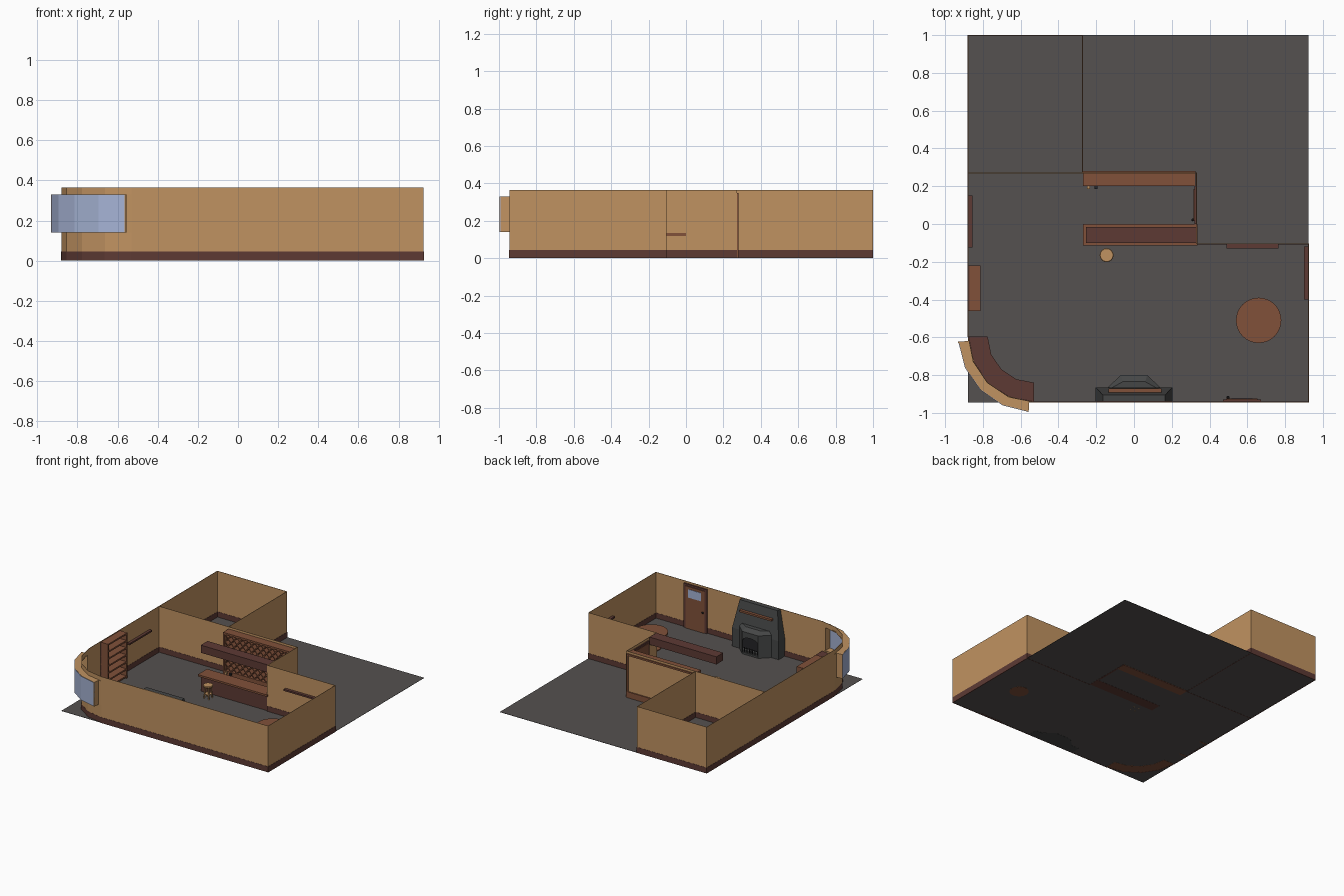
import bpy, bmesh, math
from mathutils import Matrix, Vector

if "Cube" in bpy.data.objects:
    bpy.data.objects.remove(bpy.data.objects["Cube"])


def material(name, rgb):
    m = bpy.data.materials.new(name)
    m.diffuse_color = (*rgb, 1)
    m.use_nodes = True
    m.node_tree.nodes["Principled BSDF"].inputs["Base Color"].default_value = m.diffuse_color
    return m


TAN = material("tan plaster", (0.53, 0.29, 0.12))
RED = material("dark red wood", (0.11, 0.042, 0.034))
BROWN = material("brown wood", (0.22, 0.083, 0.042))
FLOOR = material("grey floor", (0.09, 0.083, 0.08))
GLASS = material("blue glass", (0.38, 0.45, 0.66))
STONE = material("dark stone", (0.06, 0.062, 0.062))
IRON = material("black iron", (0.018, 0.018, 0.02))


def finish(name, bm, mat):
    bmesh.ops.recalc_face_normals(bm, faces=bm.faces)
    me = bpy.data.meshes.new(name)
    bm.to_mesh(me)
    bm.free()
    me.materials.append(mat)
    ob = bpy.data.objects.new(name, me)
    bpy.context.collection.objects.link(ob)
    return ob


def loft(name, rings, mat):
    """Closed solid through rings of equal point count."""
    bm = bmesh.new()
    vs = [[bm.verts.new(p) for p in r] for r in rings]
    n = len(vs[0])
    for a, b in zip(vs, vs[1:]):
        for i in range(n):
            j = (i + 1) % n
            bm.faces.new((a[i], a[j], b[j], b[i]))
    bm.faces.new(vs[0])
    bm.faces.new(vs[-1])
    return finish(name, bm, mat)


def prism(name, pts, z0, z1, mat):
    return loft(name, [[(x, y, z) for x, y in pts] for z in (z0, z1)], mat)


def box(name, x0, x1, y0, y1, z0, z1, mat):
    return prism(name, [(x0, y0), (x1, y0), (x1, y1), (x0, y1)], z0, z1, mat)


def turned(name, x, y, profile, mat, n=32):
    """Round part from (radius, z) pairs."""
    rings = [[(x + r * math.cos(i * math.tau / n), y + r * math.sin(i * math.tau / n), z)
              for i in range(n)] for r, z in profile]
    ob = loft(name, rings, mat)
    bpy.context.view_layer.objects.active = ob
    ob.select_set(True)
    bpy.ops.object.shade_smooth_by_angle()
    ob.select_set(False)
    return ob


CX, CY = -0.53, -0.595


def arc(name, r0, r1, a0, a1, z0, z1, mat, n=4):
    """Curved band around the rounded corner."""
    ang = [math.radians(a0 + (a1 - a0) * i / n) for i in range(n + 1)]
    pts = [(CX + r1 * math.cos(a), CY + r1 * math.sin(a)) for a in ang]
    pts += [(CX + r0 * math.cos(a), CY + r0 * math.sin(a)) for a in reversed(ang)]
    return prism(name, pts, z0, z1, mat)


# Floor
box("floor", -0.88, 0.925, -0.945, 1.0, 0.001, 0.003, FLOOR)

# Straight walls with skirting
H, S = 0.365, 0.045
X0, X1, Y0, Y1 = -0.878, 0.923, -0.943, 0.997
walls = [(-0.53, Y0, X1, Y0), (X1, Y0, X1, -0.105), (0.33, -0.105, X1, -0.105),
         (0.33, -0.105, 0.33, 0.27), (X0, 0.27, 0.33, 0.27), (-0.272, 0.27, -0.272, Y1),
         (X0, Y1, -0.272, Y1), (X0, CY, X0, Y1)]
for i, (xa, ya, xb, yb) in enumerate(walls):
    for part, t, z0, z1, m in (("wall", 0.0015, S, H, TAN), ("skirting", 0.003, 0, S, RED)):
        box(f"{part}_{i}", xa - t, xb + t, ya - t, yb + t, z0, z1, m)

# Rounded corner wall with window opening
arc("corner_skirting", 0.345, 0.351, 180, 270, 0, S, RED)
arc("corner_wall_lower", 0.347, 0.35, 180, 270, S, 0.14, TAN)
arc("corner_wall_upper", 0.347, 0.35, 180, 270, 0.33, H, TAN)
for i, a in enumerate((180, 266)):
    arc(f"corner_wall_jamb_{i}", 0.347, 0.35, a, a + 4, 0.14, 0.33, TAN, 1)

# Bay window
arc("window_sill", 0.345, 0.398, 184, 266, 0.14, 0.146, TAN)
arc("window_head", 0.345, 0.398, 184, 266, 0.324, 0.331, TAN)
arc("window_glass", 0.397, 0.401, 184, 266, 0.141, 0.329, GLASS)
for i, a in enumerate((184, 265)):
    arc(f"window_end_{i}", 0.347, 0.402, a, a + 1, 0.14, 0.331, TAN, 1)

# Window seat
arc("window_seat_base", 0.255, 0.344, 180, 270, 0, 0.115, BROWN)
arc("window_seat_top", 0.245, 0.346, 180, 270, 0.115, 0.132, RED)

# Bar counter and hanging beam
box("bar_base", -0.255, 0.328, -0.1, -0.015, 0, 0.12, RED)
box("bar_top", -0.27, 0.335, -0.115, 0.0, 0.12, 0.135, BROWN)
box("bar_beam", -0.255, 0.328, -0.1, -0.015, 0.305, H, RED)

# Bar stool
SX, SY = -0.145, -0.165
turned("stool_seat", SX, SY, [(0.034, 0.092), (0.037, 0.096), (0.037, 0.104), (0.034, 0.107)], TAN, 16)
for i in range(4):
    a = math.pi / 4 + i * math.pi / 2
    c, s = math.cos(a), math.sin(a)
    loft(f"stool_leg_{i}", [[(SX + c * r + dx, SY + s * r + dy, z) for dx, dy in
         ((-.004, -.004), (.004, -.004), (.004, .004), (-.004, .004))]
         for r, z in ((0.03, 0), (0.02, 0.093))], TAN)
turned("stool_ring", SX, SY, [(0.026, 0.034), (0.026, 0.039)], TAN, 16)

# Bottle rack behind the bar: frame plus crossed slats
RX0, RX1, RZ1 = -0.27, 0.325, 0.348
box("rack_top", RX0, RX1, 0.2, 0.28, RZ1 - 0.014, RZ1, BROWN)
box("rack_bottom", RX0, RX1, 0.2, 0.28, 0.0, 0.05, BROWN)
for i, x in enumerate((RX0, RX1 - 0.014)):
    box(f"rack_side_{i}", x, x + 0.014, 0.2, 0.28, 0.0, RZ1, BROWN)
box("rack_back", RX0, RX1, 0.262, 0.267, 0.05, RZ1 - 0.01, RED)
cols, rows = 11, 5
cw, ch = (RX1 - RX0 - 0.028) / cols, (RZ1 - 0.064) / rows
bm = bmesh.new()
for i in range(cols):
    for j in range(rows):
        mid = Vector((RX0 + 0.014 + (i + .5) * cw, 0.233, 0.05 + (j + .5) * ch))
        for s in (-1, 1):
            bmesh.ops.create_cube(bm, size=1, matrix=Matrix.Translation(mid)
                                  @ Matrix.Rotation(s * math.atan2(ch, cw), 4, 'Y')
                                  @ Matrix.Diagonal((math.hypot(cw, ch), 0.06, 0.007, 1)))
finish("rack_slats", bm, BROWN)
for i, (x, m) in enumerate(((-0.24, TAN), (-0.2, IRON))):
    box(f"rack_knob_{i}", x - .008, x + .008, 0.185, 0.2, 0.03, 0.045, m)

# Doors: frame, leaf, window pane, knob
box("front_door_frame", 0.47, 0.672, -0.941, -0.93, 0, 0.35, RED)
box("front_door_leaf", 0.488, 0.654, -0.93, -0.925, 0.003, 0.335, BROWN)
box("front_door_pane", 0.515, 0.627, -0.925, -0.922, 0.25, 0.315, GLASS)
turned("front_door_knob", 0.498, -0.918, [(0.004, 0.158), (0.008, 0.162), (0.008, 0.168), (0.004, 0.172)], IRON, 12)
box("bar_door_frame", 0.319, 0.328, 0.0, 0.2, 0, 0.345, RED)
box("bar_door_leaf", 0.316, 0.319, 0.015, 0.185, 0.003, 0.33, BROWN)
turned("bar_door_knob", 0.311, 0.022, [(0.004, 0.158), (0.008, 0.162), (0.008, 0.168), (0.004, 0.172)], IRON, 12)

# Wall shelves
box("left_wall_shelf", -0.877, -0.855, -0.125, 0.15, 0.215, 0.228, RED)
box("back_wall_shelf", 0.49, 0.765, -0.13, -0.107, 0.215, 0.228, RED)
box("right_wall_shelf", 0.9, 0.922, -0.4, -0.12, 0.215, 0.228, RED)

# Bookcase
BX0, BX1, BY0, BY1, BH = -0.876, -0.812, -0.46, -0.22, 0.36
box("bookcase_back", BX0, BX0 + 0.005, BY0, BY1, 0, BH, RED)
for i, y in enumerate((BY0, BY1 - 0.012)):
    box(f"bookcase_side_{i}", BX0, BX1, y, y + 0.012, 0, BH, BROWN)
for i in range(7):
    z = 0.012 + i * (BH - 0.024) / 6
    box(f"bookcase_shelf_{i}", BX0, BX1, BY0, BY1, z, z + 0.012, BROWN)

# Round table
turned("table_top", 0.66, -0.51, [(0.12, 0.118), (0.12, 0.132)], BROWN)
turned("table_pedestal", 0.66, -0.51, [(0.07, 0), (0.07, 0.01), (0.02, 0.02), (0.016, 0.1), (0.03, 0.118)], BROWN)

# Fireplace body, tapering upward
loft("chimney_body", [[(-w, -0.941, z), (w, -0.941, z), (w, y, z), (-w, y, z)]
     for w, y, z in ((0.203, -0.865, 0), (0.203, -0.865, 0.15), (0.165, -0.905, H))], STONE)
box("mantel_shelf", -0.135, 0.145, -0.91, -0.87, 0.285, 0.3, BROWN)

# Projecting hearth: slab, angled piers, arched lintel, hood
bay = [(-0.14, -0.866), (-0.07, -0.8), (0.07, -0.8), (0.14, -0.866)]
prism("hearth_slab", bay, 0, 0.018, STONE)
for i, s in enumerate((-1, 1)):
    prism(f"hearth_pier_{i}", [(s * .14, -.866), (s * .07, -.8), (s * .062, -.8), (s * .115, -.866)], 0.018, 0.165, STONE)
arch = [(0.07 * math.cos(i * math.pi / 10), 0.105 + 0.035 * math.sin(i * math.pi / 10)) for i in range(11)]
profile = [(0.07, 0.165)] + arch + [(-0.07, 0.165)]
loft("hearth_arch", [[(x, y, z) for x, z in profile] for y in (-0.812, -0.8)], STONE)
loft("hearth_hood", [[(x, y, 0.165) for x, y in bay], [(x, y, 0.18) for x, y in bay],
     [(x * 0.85, -0.87 + (y + 0.87) * 0.5, 0.205) for x, y in bay]], STONE)
box("firebox_back", -0.11, 0.11, -0.866, -0.862, 0.018, 0.165, IRON)
box("grate_rail", -0.06, 0.06, -0.812, -0.808, 0.045, 0.05, IRON)
for i in range(9):
    x = -0.056 + i * 0.014
    box(f"grate_bar_{i}", x - .002, x + .002, -0.812, -0.808, 0.018, 0.055, IRON)
